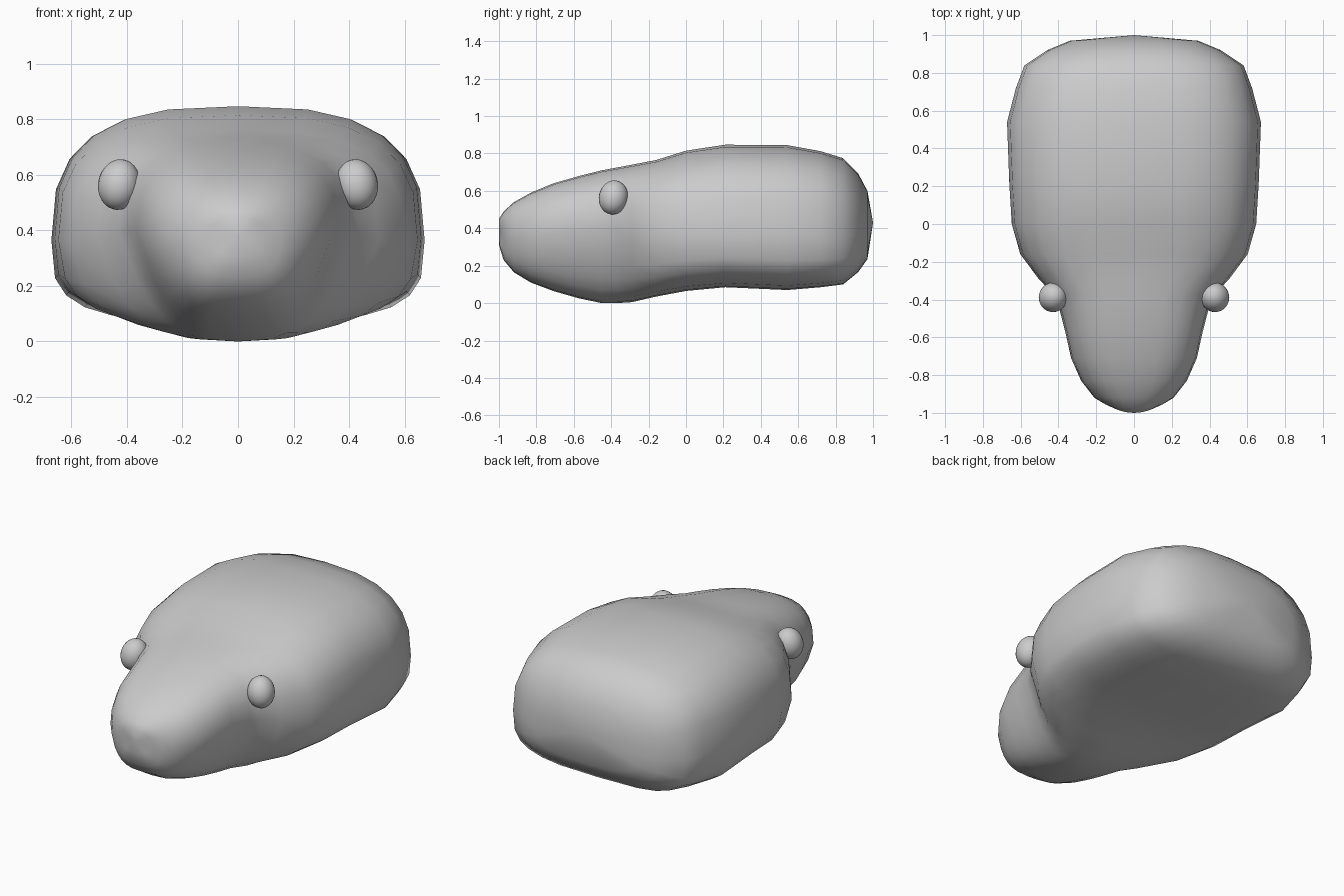
import bpy, bmesh, math

if "Cube" in bpy.data.objects:
    bpy.data.objects.remove(bpy.data.objects["Cube"])

# Stations along the body: y, half width, top z, bottom z,
# bottom width ratio (taper), roundness exponent
STATIONS = [
    (-1.00, 0.10, 0.45, 0.31, 0.90, 2.4),
    (-0.975, 0.155, 0.49, 0.23, 0.85, 2.4),
    (-0.92, 0.21, 0.54, 0.165, 0.80, 2.5),
    (-0.83, 0.28, 0.59, 0.11, 0.75, 2.6),
    (-0.71, 0.333, 0.64, 0.065, 0.70, 2.7),
    (-0.57, 0.364, 0.68, 0.025, 0.66, 2.8),
    (-0.45, 0.395, 0.71, 0.00, 0.64, 2.8),
    (-0.37, 0.43, 0.725, 0.00, 0.68, 2.8),
    (-0.29, 0.505, 0.74, 0.005, 0.76, 2.8),
    (-0.16, 0.602, 0.765, 0.035, 0.88, 2.8),
    (0.00, 0.647, 0.815, 0.065, 0.96, 2.8),
    (0.21, 0.66, 0.847, 0.085, 1.0, 2.8),
    (0.54, 0.672, 0.845, 0.07, 1.0, 2.8),
    (0.72, 0.625, 0.812, 0.085, 1.0, 2.8),
    (0.84, 0.58, 0.775, 0.10, 1.0, 2.7),
    (0.92, 0.46, 0.695, 0.165, 1.0, 2.5),
    (0.97, 0.34, 0.60, 0.235, 1.0, 2.4),
]
SIDES = 24


def ring(bm, y, w, top, bottom, taper, n):
    mid = bottom + (0.38 + 0.5 * (1 - taper)) * (top - bottom)
    bend = 0.022 if y < -0.95 else 0
    verts = []
    for i in range(SIDES):
        a = 2 * math.pi * i / SIDES
        s, c = math.sin(a), math.cos(a)
        # the underside is boxier than the back
        e = 2 / (n if c >= 0 else n + 0.7)
        f = math.copysign(abs(s) ** e, s)
        k = math.copysign(abs(c) ** e, c)
        z = mid + k * ((top - mid) if k > 0 else (mid - bottom))
        # narrow the lower part of the section
        t = min(1, (z - bottom) / (mid - bottom))
        x = w * f * (taper + (1 - taper) * t)
        verts.append(bm.verts.new((x, y + bend * f * f, z)))
    return verts


# Head and body: one lofted skin, closed by a shallow point at each end
bm = bmesh.new()
rings = [ring(bm, *s) for s in STATIONS]
for a, b in zip(rings, rings[1:]):
    for i in range(SIDES):
        j = (i + 1) % SIDES
        bm.faces.new((a[i], a[j], b[j], b[i]))
for r, tip in ((rings[0], (0, -1.0, 0.38)), (rings[-1], (0, 1.0, 0.43))):
    v = bm.verts.new(tip)
    for i in range(SIDES):
        bm.faces.new((r[i], r[(i + 1) % SIDES], v))
bmesh.ops.recalc_face_normals(bm, faces=bm.faces)
mesh = bpy.data.meshes.new("head_body")
bm.to_mesh(mesh)
bm.free()
mesh.shade_smooth()
body = bpy.data.objects.new("head_body", mesh)
bpy.context.collection.objects.link(body)

# Eyes: slightly tall spheres half sunk into the temples
for side, name in ((-1, "eye_left"), (1, "eye_right")):
    bpy.ops.mesh.primitive_uv_sphere_add(
        segments=24, ring_count=16, radius=1,
        location=(side * 0.428, -0.388, 0.565))
    eye = bpy.context.object
    eye.name = name
    eye.scale = (0.076, 0.078, 0.092)
    eye.rotation_euler = (math.radians(-12), math.radians(-10 * side), 0)
    bpy.ops.object.shade_smooth()
